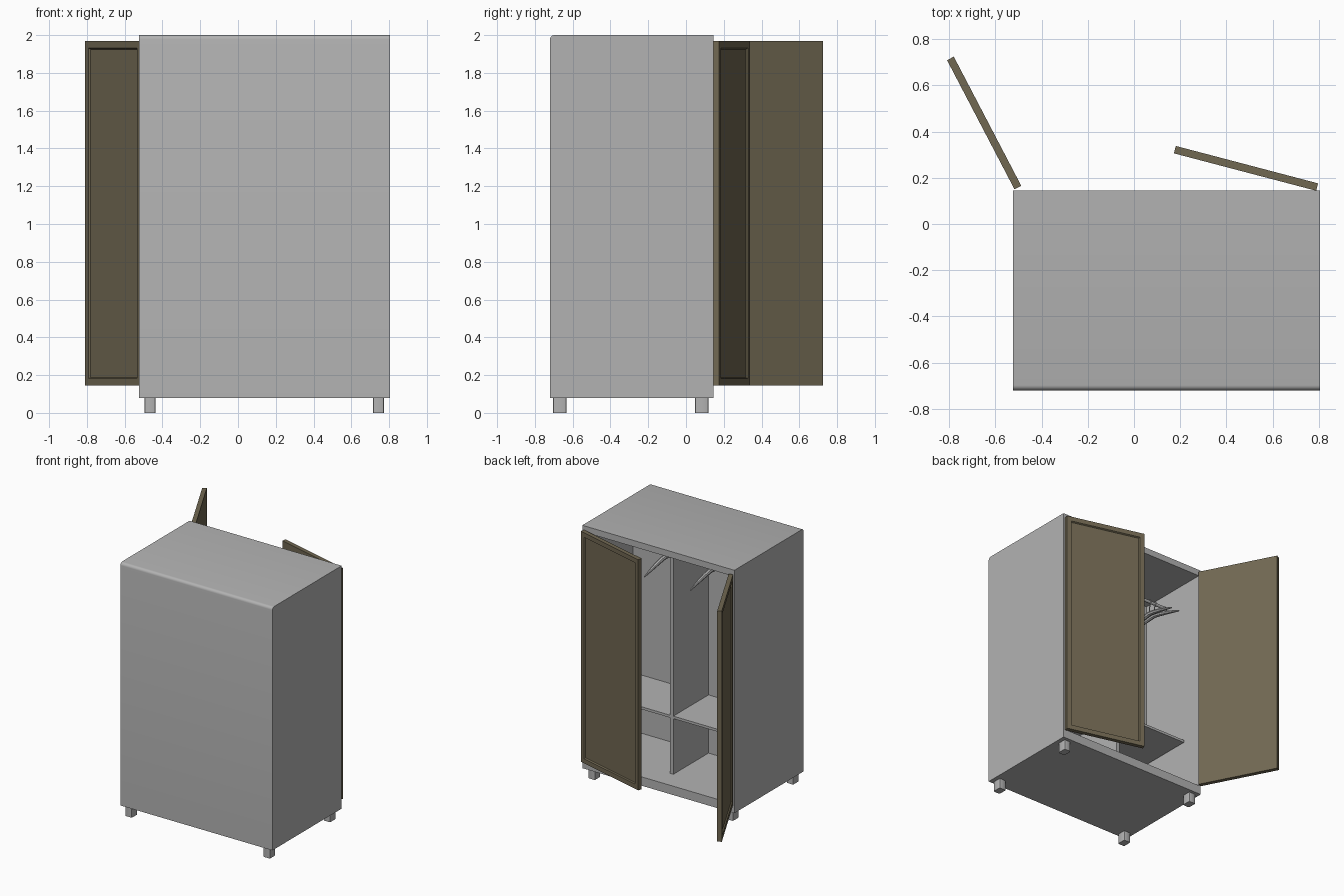
import bpy, bmesh, math
from mathutils import Vector, Matrix

if "Cube" in bpy.data.objects:
    bpy.data.objects.remove(bpy.data.objects["Cube"], do_unlink=True)


def material(name, rgb):
    m = bpy.data.materials.new(name)
    m.use_nodes = True
    m.diffuse_color = (*rgb, 1)
    m.node_tree.nodes["Principled BSDF"].inputs["Base Color"].default_value = (*rgb, 1)
    return m


GREY = material("grey paint", (0.45, 0.45, 0.45))
WOOD = material("dark olive wood", (0.165, 0.138, 0.084))


def finish(name, bm, mat, smooth=False):
    bmesh.ops.recalc_face_normals(bm, faces=bm.faces[:])
    mesh = bpy.data.meshes.new(name)
    bm.to_mesh(mesh)
    bm.free()
    mesh.materials.append(mat)
    ob = bpy.data.objects.new(name, mesh)
    bpy.context.collection.objects.link(ob)
    if smooth:
        shade(ob)
    return ob


def shade(ob):
    bpy.ops.object.select_all(action="DESELECT")
    ob.select_set(True)
    bpy.context.view_layer.objects.active = ob
    bpy.ops.object.shade_smooth_by_angle(angle=math.radians(35))


def box_mesh(lo, hi):
    lo, hi = Vector(lo), Vector(hi)
    bm = bmesh.new()
    bmesh.ops.create_cube(bm, size=1)
    bmesh.ops.scale(bm, vec=hi - lo, verts=bm.verts[:])
    bmesh.ops.translate(bm, vec=(lo + hi) / 2, verts=bm.verts[:])
    return bm


def box(name, lo, hi, mat=GREY):
    return finish(name, box_mesh(lo, hi), mat)


LEFT, RIGHT = 0.805, -0.525
FRONT, BACK = -0.72, 0.145
BASE, TOP = 0.08, 2.0
FLOOR, CEILING = 0.15, 1.95
INNER = -0.46
MID = (LEFT + RIGHT) / 2

# Cabinet shell: a hollowed box, open towards +y, with one rounded top edge
bm = box_mesh((RIGHT, FRONT, BASE), (LEFT, BACK, TOP))
bm.faces.ensure_lookup_table()
opening = max(bm.faces, key=lambda f: f.calc_center_median().y)
bmesh.ops.inset_individual(bm, faces=[opening], thickness=0.025)
for v in opening.verts:
    v.co.z = FLOOR if v.co.z < 1 else CEILING
hollow = bmesh.ops.extrude_discrete_faces(bm, faces=[opening])["faces"][0]
bmesh.ops.translate(bm, vec=(0, INNER - BACK, 0), verts=hollow.verts[:])
edge = [e for e in bm.edges
        if all(v.co.y < FRONT + 0.01 and v.co.z > TOP - 0.01 for v in e.verts)]
bmesh.ops.bevel(bm, geom=edge, offset=0.022, segments=4, profile=0.5, affect="EDGES")
finish("cabinet_shell", bm, GREY, smooth=True)

# Divider and the shelves on either side of it
SHELF_FRONT = -0.02
box("divider", (MID - 0.015, INNER, FLOOR), (MID + 0.015, SHELF_FRONT, CEILING))
box("left_shelf", (MID + 0.015, INNER, 0.59), (LEFT - 0.025, SHELF_FRONT, 0.61))
box("right_shelf", (RIGHT + 0.025, INNER, 0.59), (MID - 0.015, SHELF_FRONT, 0.61))

# Feet
for side, x in (("right", -0.465), ("left", 0.743)):
    for end, y in (("front", -0.668), ("back", 0.083)):
        foot = box_mesh((x - 0.029, y - 0.036, 0), (x + 0.029, y + 0.036, BASE))
        upright = [e for e in foot.edges if abs(e.verts[0].co.z - e.verts[1].co.z) > 0.01]
        bmesh.ops.bevel(foot, geom=upright, offset=0.008, segments=2, profile=0.5,
                        affect="EDGES")
        finish(f"{end}_{side}_foot", foot, GREY, smooth=True)


# Doors: slabs with a sunken panel on the outer face
def door(name, hinge, tip, outer):
    hinge, tip = Vector((*hinge, 0)), Vector((*tip, 0))
    span = tip - hinge
    bm = box_mesh((0, -0.0165, 0.145), (span.length, 0.0165, 1.968))
    face = max(bm.faces, key=lambda f: f.calc_center_median().y * outer)
    bmesh.ops.inset_individual(bm, faces=[face], thickness=0.052)
    bmesh.ops.inset_individual(bm, faces=[face], thickness=0.009, depth=-0.010)
    turn = Matrix.Rotation(math.atan2(span.y, span.x), 4, "Z")
    bm.transform(Matrix.Translation(hinge) @ turn)
    finish(name, bm, WOOD)


door("right_door", (-0.503, 0.158), (-0.795, 0.717), 1)
door("left_door", (0.793, 0.160), (0.177, 0.322), -1)

# Hanging rails
ROD_Y, ROD_Z = -0.23, 1.83
for name, a, b in (("left_rail", MID + 0.01, LEFT - 0.02),
                   ("right_rail", RIGHT + 0.02, MID - 0.01)):
    bm = bmesh.new()
    place = Matrix.Translation(((a + b) / 2, ROD_Y, ROD_Z)) @ Matrix.Rotation(math.pi / 2, 4, "Y")
    bmesh.ops.create_cone(bm, cap_ends=True, segments=16, radius1=0.012, radius2=0.012,
                          depth=b - a, matrix=place)
    finish(name, bm, GREY, smooth=True)


# Coat hangers: tapered drooping arms and a wire hook
def hanger(name, x, twist):
    data = bpy.data.curves.new(name, "CURVE")
    data.dimensions = "3D"
    data.bevel_depth = 1
    data.bevel_resolution = 2
    data.use_fill_caps = True

    def spline(points):
        s = data.splines.new("POLY")
        s.points.add(len(points) - 1)
        for p, (y, z, r) in zip(s.points, points):
            p.co = (0, y, z, 1)
            p.radius = r

    arms = []
    for i in range(-8, 9):
        t = i / 8
        arms.append((0.255 * t, -0.10 - 0.06 * abs(t) ** 1.3,
                     0.018 * (1 - 0.75 * t * t)))
    spline(arms)
    hook = [(0, -0.10, 0.004), (0, -0.045, 0.004)]
    for i in range(9):
        a = math.radians(-70 + 30 * i)
        hook.append((0.018 * math.cos(a), 0.018 * math.sin(a), 0.004))
    spline(hook)
    data.materials.append(GREY)
    ob = bpy.data.objects.new(name, data)
    ob.location = (x, ROD_Y, ROD_Z)
    ob.rotation_euler.z = math.radians(twist)
    bpy.context.collection.objects.link(ob)
    bpy.ops.object.select_all(action="DESELECT")
    ob.select_set(True)
    bpy.context.view_layer.objects.active = ob
    bpy.ops.object.convert(target="MESH")
    shade(bpy.context.view_layer.objects.active)


for name, x, twist in (("left_hanger", 0.345, 0), ("middle_hanger", -0.055, 0),
                       ("right_hanger", -0.345, 0), ("far_right_hanger", -0.39, 6)):
    hanger(name, x, twist)
